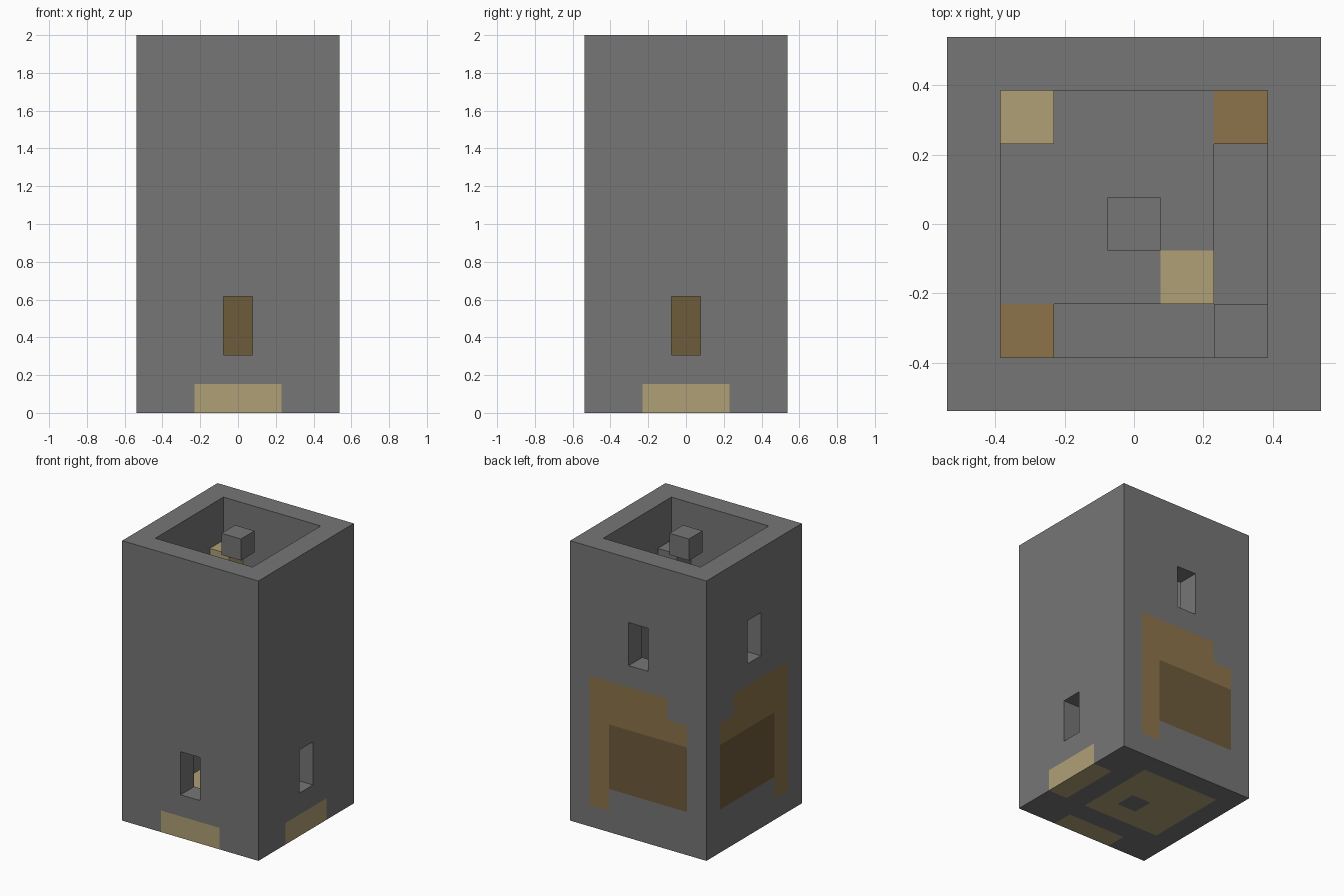
import bpy, bmesh
from mathutils import Vector

cube = bpy.data.objects.get("Cube")
if cube:
    bpy.data.objects.remove(cube, do_unlink=True)

U = 2 / 13                      # size of one building block
GREY, SAND, BROWN, DARK = range(4)


def material(name, rgb):
    m = bpy.data.materials.new(name)
    m.use_nodes = True
    col = (*rgb, 1)
    m.diffuse_color = col
    bsdf = m.node_tree.nodes["Principled BSDF"]
    bsdf.inputs["Base Color"].default_value = col
    bsdf.inputs["Roughness"].default_value = 0.9
    return m


MATS = [material("stone grey", (0.18, 0.18, 0.18)),
        material("sand", (0.43, 0.35, 0.18)),
        material("wood brown", (0.265, 0.175, 0.068)),
        material("dark wood", (0.155, 0.106, 0.044))]


def block_part(name, cells):
    """Join blocks {(x, y, z): colour} into one skin without inner faces."""
    bm = bmesh.new()
    for cell, colour in cells.items():
        centre = Vector(cell) + Vector((0, 0, 0.5))
        for axis in range(3):
            for sign in (-1, 1):
                n = Vector((0, 0, 0))
                n[axis] = sign
                if tuple(int(c) for c in Vector(cell) + n) in cells:
                    continue
                a = Vector((0, 0, 0))
                a[(axis + 1) % 3] = 0.5
                b = n.cross(a)
                mid = centre + n / 2
                ring = (mid - a - b, mid + a - b, mid + a + b, mid - a + b)
                face = bm.faces.new([bm.verts.new(p * U) for p in ring])
                face.material_index = colour
    bmesh.ops.remove_doubles(bm, verts=bm.verts[:], dist=0.001)
    bmesh.ops.dissolve_limit(bm, angle_limit=0.02, verts=bm.verts[:],
                             edges=bm.edges[:], delimit={'MATERIAL'})
    mesh = bpy.data.meshes.new(name)
    bm.to_mesh(mesh)
    bm.free()
    for m in MATS:
        mesh.materials.append(m)
    ob = bpy.data.objects.new(name, mesh)
    bpy.context.collection.objects.link(ob)
    return ob


def column(x, y, low, high, colour):
    return {(x, y, z): colour for z in range(low, high)}


def panel_colour(s, z):
    """Wooden panel on the back and -x walls; s runs towards the post."""
    if s == 2 and 1 <= z < 7:
        return BROWN
    if -2 <= s < 2 and 2 <= z < 5:
        return DARK
    if -2 <= s <= 2 and 5 <= z < (6 if s == -2 else 7):
        return BROWN
    return GREY


def shell_colour(x, y, z):
    if z == 0:
        if abs(x) < 3 and abs(y) < 3:
            return GREY if x == y == 0 or x == 2 or y == -2 else SAND
        if (x == 3 and abs(y) < 2) or (y == -3 and abs(x) < 2):
            return SAND
        return GREY
    if y == 3:
        return panel_colour(x, z)
    if x == -3:
        return panel_colour(-y, z)
    return GREY


def is_window(x, y, z):
    if (y == -3 and x == 0) or (x == 3 and y == 0):
        return z in (2, 3)
    if (y == 3 and x == 0) or (x == -3 and y == 0):
        return z in (8, 9)
    return False


# Tower walls with floor, windows and wooden panels
span = range(-3, 4)
shell = {}
for x in span:
    for y in span:
        for z in range(13):
            wall = max(abs(x), abs(y)) == 3
            if (wall or z == 0) and not is_window(x, y, z):
                shell[x, y, z] = shell_colour(x, y, z)
tower = block_part("tower_walls", shell)

# The floor is sand underneath, out to the walls
for f in tower.data.polygons:
    c = f.center / U
    if f.normal.z < -0.9 and c.z < 0.1 and f.material_index == GREY \
            and max(abs(v) for i in f.vertices
                    for v in tower.data.vertices[i].co.xy) < 2.6 * U \
            and c.xy.length > 0.5:
        f.material_index = SAND

# Upper floor, open along the front and the +x side
upper = {(x, y, 6): GREY for x in range(-2, 2) for y in range(-1, 3)}
upper[1, -1, 6] = SAND
block_part("upper_floor", upper)

# Corner posts carrying the upper floor
block_part("right_post", column(-2, -2, 1, 7, BROWN))
block_part("left_post", column(2, 2, 1, 7, BROWN))

# Short corner posts above the upper floor, and the hanging block on top
block_part("sand_post", column(-2, 2, 7, 11, SAND))
block_part("stone_post", column(2, -2, 7, 11, GREY))
block_part("top_block", column(0, 0, 12, 13, GREY))
